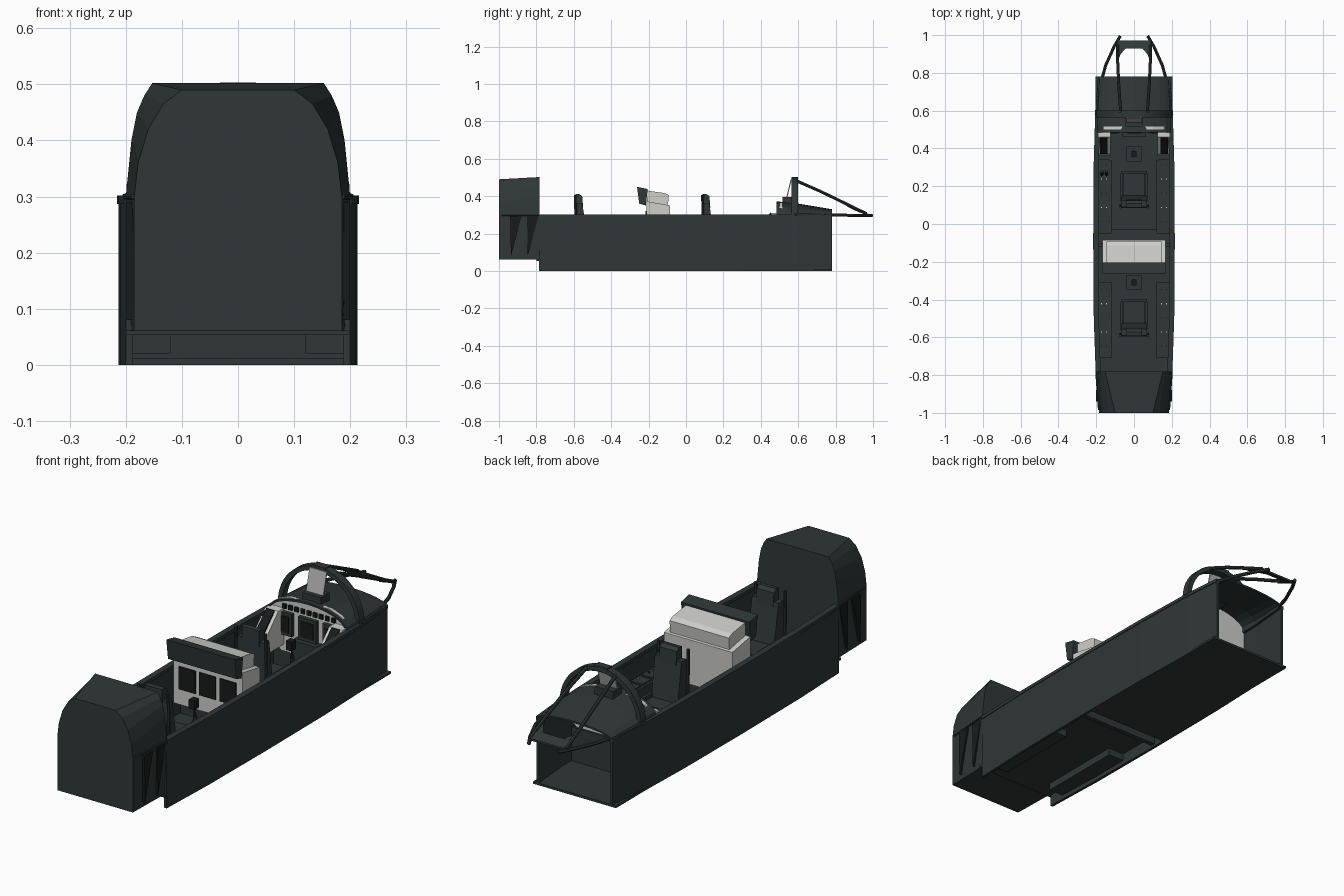
import bpy, bmesh, math
from mathutils import Vector

cube = bpy.data.objects.get("Cube")
if cube:
    bpy.data.objects.remove(cube, do_unlink=True)


def material(name, rgb):
    m = bpy.data.materials.new(name)
    m.use_nodes = True
    m.diffuse_color = (*rgb, 1)
    m.node_tree.nodes["Principled BSDF"].inputs["Base Color"].default_value = (*rgb, 1)
    return m


DARK = material("dark green grey", (0.028, 0.038, 0.037))
BLACK = material("near black", (0.009, 0.011, 0.011))
PALE = material("pale grey", (0.62, 0.62, 0.60))
GLASS = material("sight glass grey", (0.42, 0.43, 0.42))


def loft(name, rings, mat, closed=False):
    """Skin a row of equal-length point rings; cap the ends unless closed."""
    bm = bmesh.new()
    rows = [[bm.verts.new(p) for p in ring] for ring in rings]
    pairs = list(zip(rows, rows[1:])) + ([(rows[-1], rows[0])] if closed else [])
    for a, b in pairs:
        for i in range(len(a)):
            j = (i + 1) % len(a)
            bm.faces.new((a[i], a[j], b[j], b[i]))
    if not closed:
        bm.faces.new(rows[0])
        bm.faces.new(rows[-1])
    bmesh.ops.recalc_face_normals(bm, faces=bm.faces)
    me = bpy.data.meshes.new(name)
    bm.to_mesh(me)
    bm.free()
    me.materials.append(mat)
    ob = bpy.data.objects.new(name, me)
    bpy.context.collection.objects.link(ob)
    return ob


def box(name, x, y, z, mat=DARK):
    return loft(name, [[(a, y[0], z[0]), (a, y[1], z[0]), (a, y[1], z[1]), (a, y[0], z[1])]
                       for a in x], mat)


def side_prism(name, profile, x, mat=DARK):
    """Extrude a (y, z) profile across x."""
    return loft(name, [[(a, y, z) for y, z in profile] for a in x], mat)


def front_prism(name, profile, y, mat=DARK):
    """Extrude an (x, z) profile along y."""
    return loft(name, [[(x, a, z) for x, z in profile] for a in y], mat)


def rod(name, points, radius, mat=DARK, sides=8):
    rings = []
    for i, p in enumerate(points):
        p = Vector(p)
        d = Vector(points[min(i + 1, len(points) - 1)]) - Vector(points[max(i - 1, 0)])
        q = d.to_track_quat('Z', 'Y')
        rings.append([p + q @ Vector((radius * math.cos(t), radius * math.sin(t), 0))
                      for t in (math.tau * k / sides for k in range(sides))])
    return loft(name, rings, mat)


def mirrored(half):
    """Complete a right-hand (x, z) outline, listed from the bottom up."""
    return half + [(-x, z) for x, z in reversed(half)]


# Tub: barrelled walls, sill rails and stepped floor
PLAN = [(-0.785, 0.2), (-0.5, 0.21), (-0.1, 0.213), (0.3, 0.211), (0.6, 0.202), (0.78, 0.187)]
for s, side in ((1, "left"), (-1, "right")):
    def strip(name, inner, outer, z0, z1):
        loft(side + name, [[(s * (w - inner), y, z0), (s * (w + outer), y, z0),
                            (s * (w + outer), y, z1), (s * (w - inner), y, z1)]
                           for y, w in PLAN], DARK)
    strip("_wall", 0.012, 0, 0, 0.29)
    strip("_sill", 0.024, 0.003, 0.287, 0.302)
front_floor = [(-0.04, 0.206), (0.5, 0.203), (0.78, 0.203)]
loft("front_floor", [[(-w, y, 0), (w, y, 0), (w, y, 0.01), (-w, y, 0.01)]
                     for y, w in front_floor], DARK)
box("rear_floor", (-0.2, 0.2), (-0.8, -0.03), (0.053, 0.062))
box("floor_step", (-0.2, 0.2), (-0.045, -0.033), (0, 0.062))

# Rear housing: faceted hood over a tapered lower section
nose = mirrored([(0.185, 0.06), (0.185, 0.30), (0.178, 0.36), (0.160, 0.42),
                 (0.133, 0.465), (0.10, 0.49)])
shoulder = mirrored([(0.190, 0.06), (0.20, 0.30), (0.190, 0.40), (0.180, 0.45),
                     (0.167, 0.48), (0.153, 0.502)])
loft("rear_housing", [[(x, -1, z) for x, z in nose],
                      [(x, -0.782, z) for x, z in shoulder]], DARK)
for s, side in ((1, "left"), (-1, "right")):
    rod(side + "_housing_seam", [(s * 0.186, -0.985, 0.3), (s * 0.2, -0.785, 0.3)], 0.005)
    # Tapered gussets on the housing flanks
    for k, y in enumerate((-0.94, -0.85)):
        loft(f"{side}_gusset_{k}", [[(s * x, y, 0.29), (s * x, y + 0.06, 0.29),
                                     (s * x, y + 0.004, 0.08)] for x in (0.185, 0.2)], BLACK)

# Side consoles with switch panels
for s, side in ((1, "left"), (-1, "right")):
    for place, y0, y1 in (("rear", -0.71, -0.31), ("front", -0.05, 0.34)):
        box(f"{side}_{place}_console", sorted((s * 0.12, s * 0.198)), (y0, y1), (0.02, 0.2))
        for k in range(5):
            y = y0 + 0.03 + k * 0.075
            box(f"{side}_{place}_panel_{k}", sorted((s * 0.13, s * 0.19)), (y, y + 0.062),
                (0.2, 0.206), DARK)
            for j in (0.145, 0.172):
                box(f"{side}_{place}_switch_{k}", (s * j - 0.003, s * j + 0.003),
                    (y + 0.03, y + 0.036), (0.205, 0.212), PALE if k % 2 else BLACK)
    # Pale forward console with a dark key block
    side_prism(side + "_forward_console", [(0.36, 0.15), (0.5, 0.15), (0.5, 0.31), (0.46, 0.31),
                                           (0.37, 0.22)], sorted((s * 0.125, s * 0.19)), PALE)
    side_prism(side + "_key_block", [(0.375, 0.215), (0.46, 0.3), (0.455, 0.313), (0.37, 0.23)],
               sorted((s * 0.14, s * 0.18)), BLACK)
for k in (0, 1):
    rod(f"throttle_{k}", [(-0.17 + k * 0.025, 0.26, 0.2), (-0.17 + k * 0.025, 0.28, 0.245)], 0.008)

# Seats, head pads, guide rails and control sticks
for place, y, base in (("rear", -0.58, 0.062), ("front", 0.1, 0.01)):
    side_prism(place + "_seat_back", [(y + 0.03, base), (y + 0.06, base + 0.1), (y + 0.025, 0.36),
                                      (y - 0.01, 0.36), (y - 0.015, base)], (-0.065, 0.065))
    box(place + "_seat_pan", (-0.07, 0.07), (y + 0.02, y + 0.18), (base, 0.17))
    box(place + "_cushion", (-0.058, 0.058), (y + 0.05, y + 0.17), (0.17, 0.183))
    side_prism(place + "_head_pad", [(y + 0.03, 0.34), (y + 0.025, 0.4), (y + 0.008, 0.412),
                                     (y - 0.012, 0.41), (y - 0.012, 0.34)], (-0.042, 0.042))
    for s in (-1, 1):
        rod(f"{place}_seat_rail", [(s * 0.073, y - 0.005, base), (s * 0.073, y - 0.012, 0.405)],
            0.007)
        box(place + "_seat_side", sorted((s * 0.06, s * 0.072)), (y + 0.02, y + 0.17), (base, 0.2))
    box(place + "_stick_base", (-0.04, 0.04), (y + 0.23, y + 0.31), (base, base + 0.06))
    rod(place + "_stick", [(0, y + 0.27, base), (0, y + 0.28, 0.17), (0, y + 0.27, 0.23)], 0.009)
    box(place + "_stick_grip", (-0.014, 0.014), (y + 0.255, y + 0.287), (0.21, 0.25), BLACK)

# Mid instrument pod, pale body with a dark hood
side_prism("pod_upper", [(-0.205, 0.31), (-0.1, 0.31), (-0.092, 0.405), (-0.115, 0.416),
                         (-0.21, 0.43)], (-0.145, 0.145), PALE)
side_prism("pod_lower", [(-0.21, 0.15), (-0.09, 0.15), (-0.085, 0.35), (-0.21, 0.372)],
           (-0.168, 0.168), PALE)
side_prism("pod_hood", [(-0.215, 0.35), (-0.205, 0.438), (-0.262, 0.45), (-0.25, 0.36)],
           (-0.168, 0.168))
box("pod_bulkhead", (-0.199, 0.199), (-0.12, -0.1), (0.01, 0.2))
for k in range(3):
    box(f"pod_screen_{k}", (-0.14 + k * 0.1, -0.06 + k * 0.1), (-0.216, -0.209), (0.22, 0.32), BLACK)

# Front instrument panel
panel = mirrored([(0.14, 0.12), (0.19, 0.17), (0.19, 0.3), (0.155, 0.345), (0.1, 0.365)])
front_prism("front_panel", panel, (0.5, 0.515), PALE)
for k, x in enumerate((-0.12, 0, 0.12)):
    box(f"display_{k}", (x - 0.045, x + 0.045), (0.483, 0.5), (0.2, 0.3), DARK)
    box(f"display_face_{k}", (x - 0.032, x + 0.032), (0.479, 0.483), (0.215, 0.285), BLACK)
for k in range(9):
    x = -0.12 + k * 0.03
    box(f"panel_gauge_{k}", (x - 0.009, x + 0.009), (0.492, 0.5), (0.312, 0.332), BLACK)
box("centre_pedestal", (-0.06, 0.06), (0.46, 0.5), (0.01, 0.2))
box("footwell_bulkhead", (-0.19, 0.19), (0.52, 0.53), (0.01, 0.16))


# Coaming shell over the panel
def coaming_ring(y, w, top):
    def arc(rx, rz):
        return [(rx * math.cos(t), y, 0.295 + rz * math.sin(t))
                for t in (math.pi * k / 12 for k in range(13))]
    return arc(w, top - 0.295) + arc(w - 0.01, top - 0.303)[::-1]


loft("coaming", [coaming_ring(0.485, 0.196, 0.372), coaming_ring(0.6, 0.196, 0.36),
                 coaming_ring(0.78, 0.185, 0.33)], DARK)

# Windscreen hoop
hoop = []
for k in range(25):
    t = math.pi * k / 24
    c, d = math.cos(t), math.sin(t)
    hoop.append([((0.2 - e) * c, y, 0.295 + (0.205 - e) * d)
                 for e, y in ((0, 0.565), (0, 0.6), (0.02, 0.6), (0.02, 0.565))])
loft("windscreen_hoop", hoop, DARK)

# Windscreen frame: side bars, sloping struts and the front plate
for s, side in ((1, "left"), (-1, "right")):
    rod(side + "_frame_bar", [(s * 0.2, 0.58, 0.298), (s * 0.183, 0.72, 0.298),
                              (s * 0.15, 0.84, 0.298), (s * 0.105, 0.94, 0.297),
                              (s * 0.072, 0.996, 0.296)], 0.008)
    rod(side + "_strut", [(s * 0.07, 0.59, 0.482), (s * 0.08, 0.72, 0.425),
                          (s * 0.086, 0.85, 0.362), (s * 0.088, 0.965, 0.306)], 0.008)
    loft(side + "_plate_corner", [[(s * 0.088, 0.94, z), (s * 0.04, 0.935, z),
                                   (s * 0.07, 0.9, z + 0.015), (s * 0.088, 0.86, z + 0.035)]
                                  for z in (0.31, 0.318)], DARK)
side_prism("front_plate", [(0.93, 0.315), (0.972, 0.297), (0.972, 0.306), (0.93, 0.325)],
           (-0.09, 0.09))

# Sight unit and glass
box("sight_base", (-0.045, 0.045), (0.515, 0.575), (0.35, 0.395))
side_prism("sight_glass", [(0.535, 0.39), (0.541, 0.39), (0.566, 0.49), (0.56, 0.49)],
           (-0.042, 0.042), GLASS)
box("sight_clip", (-0.032, 0.032), (0.565, 0.6), (0.49, 0.503))
